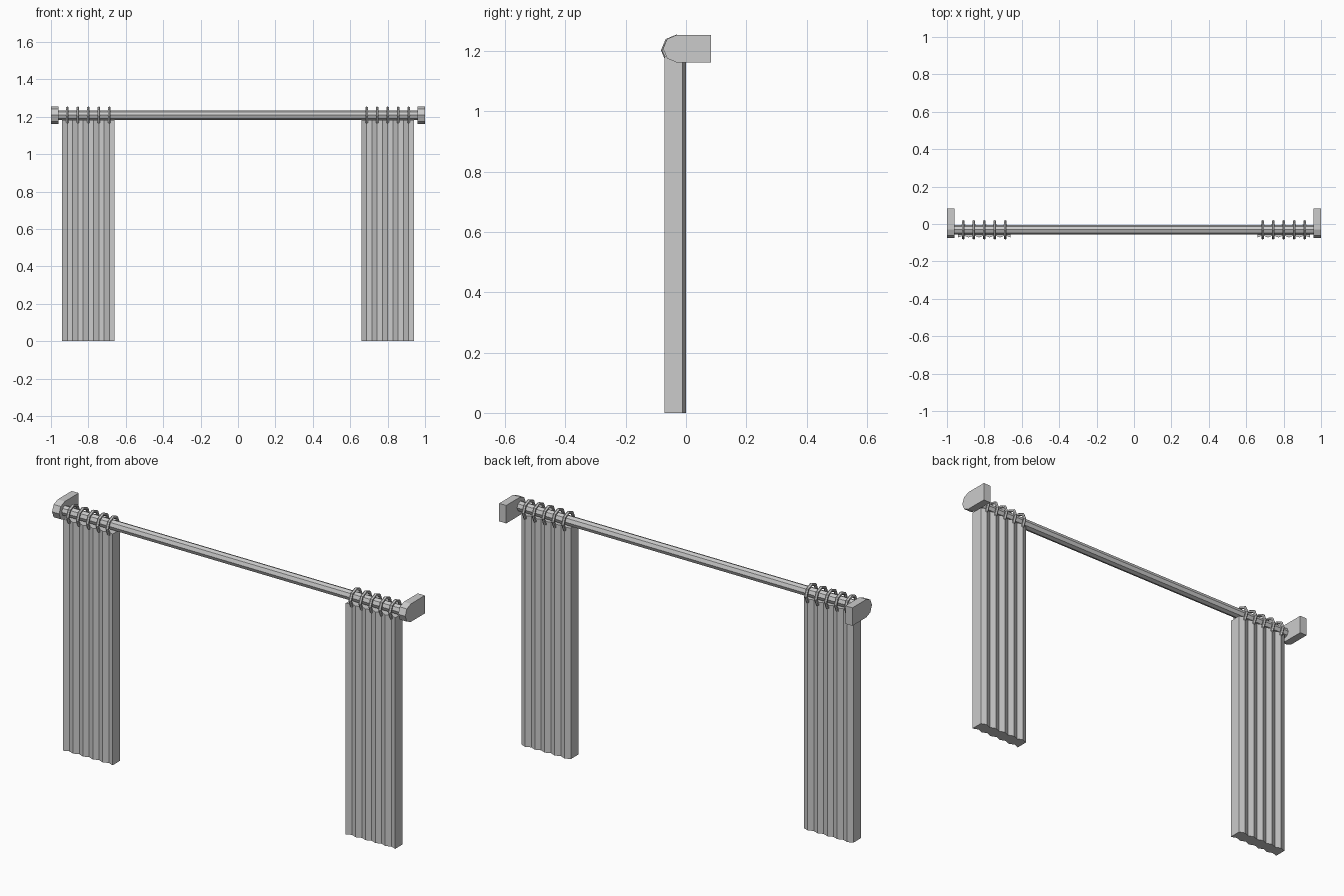
import bpy
import bmesh
from math import cos, sin, pi
from mathutils import Matrix, Vector

cube = bpy.data.objects.get("Cube")
if cube:
    bpy.data.objects.remove(cube, do_unlink=True)

grey = bpy.data.materials.new("plain_grey")
grey.use_nodes = True
colour = (0.6, 0.6, 0.6, 1)
grey.diffuse_color = colour
grey.node_tree.nodes["Principled BSDF"].inputs["Base Color"].default_value = colour

ROD_Y, ROD_Z = -0.03, 1.208
BRACKET_R = 0.046


def finish(name, bm):
    bmesh.ops.recalc_face_normals(bm, faces=bm.faces[:])
    mesh = bpy.data.meshes.new(name)
    bm.to_mesh(mesh)
    bm.free()
    mesh.materials.append(grey)
    obj = bpy.data.objects.new(name, mesh)
    bpy.context.collection.objects.link(obj)
    return obj


def prism(name, outline, direction):
    """Closed solid made by pushing an outline along a direction."""
    bm = bmesh.new()
    face = bm.faces.new([bm.verts.new(p) for p in outline])
    moved = bmesh.ops.extrude_face_region(bm, geom=[face], use_keep_orig=True)
    verts = [v for v in moved["geom"] if isinstance(v, bmesh.types.BMVert)]
    bmesh.ops.translate(bm, verts=verts, vec=Vector(direction))
    return finish(name, bm)


def ring(name, x):
    """Eight-sided ring with a six-sided section, around the rod."""
    bm = bmesh.new()
    major, minor, sides, section = 0.044, 0.008, 8, 6
    loops = []
    for i in range(sides):
        a = 2 * pi * i / sides
        loop = []
        for j in range(section):
            b = 2 * pi * j / section
            r = major + minor * cos(b)
            loop.append(bm.verts.new((x + minor * sin(b),
                                      ROD_Y - 0.001 + r * cos(a),
                                      ROD_Z - 0.005 + r * sin(a))))
        loops.append(loop)
    for i in range(sides):
        p, q = loops[i], loops[(i + 1) % sides]
        for j in range(section):
            k = (j + 1) % section
            bm.faces.new((p[j], p[k], q[k], q[j]))
    return finish(name, bm)


# Eight-sided rod
rod = [(-0.96, ROD_Y + 0.025 * cos(i * pi / 4), ROD_Z + 0.025 * sin(i * pi / 4))
       for i in range(8)]
prism("rod", rod, (1.92, 0, 0))

for side, sign in (("left", 1), ("right", -1)):
    # Wall bracket with a faceted round front
    arc = [(ROD_Y + BRACKET_R * cos(a), ROD_Z + BRACKET_R * sin(a))
           for a in (pi / 2 + i * pi / 4 for i in range(5))]
    arc += [(0.083, ROD_Z - BRACKET_R), (0.083, ROD_Z + BRACKET_R)]
    prism(side + "_bracket", [(sign * 0.96, y, z) for y, z in arc],
          (sign * 0.04, 0, 0))

    # Pleated curtain: parallel zigzags at front and back
    centre, step, depth = sign * 0.8, 0.028, 0.011
    xs = [centre + (i - 5) * step for i in range(11)]
    folds = [depth * (i % 2) for i in range(11)]
    front = [(x, -0.072 + f, 0) for x, f in zip(xs, folds)]
    back = [(x, -depth + f, 0) for x, f in zip(xs, folds)]
    prism(side + "_curtain", front + back[::-1], (0, 0, 1.183))

    # One ring at every valley
    for n in range(5):
        ring(f"{side}_ring_{n + 1}", xs[2 * n + 1])
